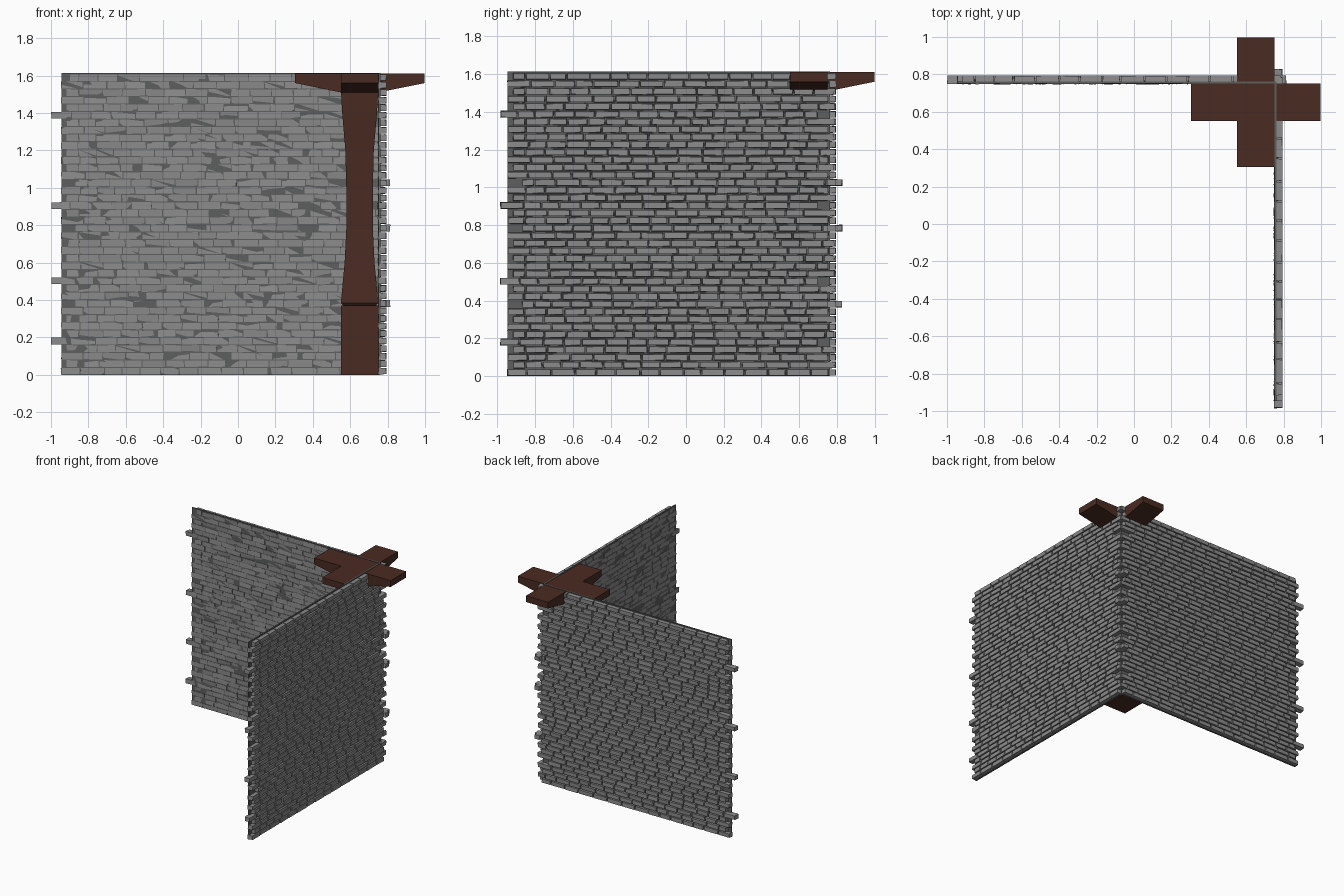
import bpy
import bmesh
import random
from mathutils import Vector

random.seed(7)
cube = bpy.data.objects.get("Cube")
if cube:
    bpy.data.objects.remove(cube, do_unlink=True)


def material(name, rgb):
    mat = bpy.data.materials.new(name)
    mat.use_nodes = True
    mat.diffuse_color = (*rgb, 1)
    mat.node_tree.nodes["Principled BSDF"].inputs["Base Color"].default_value = (*rgb, 1)
    return mat


STONE = material("grey brick", (0.26, 0.26, 0.26))
MORTAR = material("dark mortar", (0.11, 0.115, 0.113))
WOOD = material("dark brown wood", (0.068, 0.024, 0.016))

ROWS, HEIGHT, BRICK = 40, 1.61, 0.112
ROW = HEIGHT / ROWS
INNER, OUTER = 0.75, 0.793


def finish(bm, name, mat):
    bmesh.ops.recalc_face_normals(bm, faces=bm.faces)
    mesh = bpy.data.meshes.new(name)
    bm.to_mesh(mesh)
    bm.free()
    mesh.materials.append(mat)
    obj = bpy.data.objects.new(name, mesh)
    bpy.context.collection.objects.link(obj)
    return obj


def box(bm, lo, hi):
    lo, hi = Vector(lo), Vector(hi)
    verts = bmesh.ops.create_cube(bm, size=1)["verts"]
    for v in verts:
        v.co = (lo + hi) / 2 + v.co * (hi - lo)
    return verts


def place(bm, turned):
    # The side wall is the back wall reflected across the corner diagonal
    if turned:
        for v in bm.verts:
            v.co.x, v.co.y = v.co.y, v.co.x


def add_brick(bm, x0, x1, z0, z1):
    mid = Vector(((x0 + x1) / 2, 0, (z0 + z1) / 2))
    for v in box(bm, (x0, INNER, z0), (x1, OUTER, z1)):
        outside = v.co.y > 0.77
        inset = 0.003 if outside else 0.001
        v.co.x += (inset if v.co.x < mid.x else -inset) + random.uniform(-0.002, 0.002)
        v.co.z += inset if v.co.z < mid.z else -inset
        if z0 > 0.01 and z1 < HEIGHT - 0.01:
            v.co.z += random.uniform(-0.0015, 0.0015)
        v.co.y += random.uniform(-0.002, 0.002) if outside else random.uniform(-0.003, 0.003)


def wall(name, turned, shift):
    # Staggered courses, a few of them slid out past one end
    bm = bmesh.new()
    for row in range(ROWS):
        odd = row % 2
        start, end = (-0.918, 0.79) if odd else (-0.948, 0.757)
        if row in (4, 12, 22, 34):
            start, end = -1.0 + shift, 0.7
        elif row in (9, 19, 25):
            start, end = -0.87, 0.817 + shift
        z = row * ROW
        x = start
        while x < end - 0.001:
            nxt = x + BRICK * random.uniform(0.8, 1.2)
            if x == start and odd:
                nxt = x + BRICK * 0.6
            if end - nxt < 0.05:
                nxt = end
            add_brick(bm, x + 0.001, nxt - 0.002, z + 0.001, z + ROW - 0.002)
            x = nxt
    place(bm, turned)
    finish(bm, name + "_bricks", STONE)

    # Thin mortar sheet behind the bricks
    bm = bmesh.new()
    box(bm, (-0.945, 0.7515, 0), (0.762, 0.762, 1.614))
    place(bm, turned)
    finish(bm, name + "_mortar", MORTAR)


wall("back_wall", False, 0.0)
wall("side_wall", True, 0.014)

# Square corner post: plinth, groove, and waisted shaft
CENTRE = 0.65
profile = [(0, 0.1), (0.37, 0.1), (0.37, 0.088), (0.385, 0.1), (0.6, 0.08),
           (0.78, 0.071), (1.0, 0.071), (1.2, 0.076), (1.4, 0.093), (1.53, 0.1)]
bm = bmesh.new()
rings = []
for z, half in profile:
    rings.append([bm.verts.new((CENTRE + sx * half, CENTRE + sy * half, z))
                  for sx, sy in ((-1, -1), (1, -1), (1, 1), (-1, 1))])
for low, high in zip(rings, rings[1:]):
    for i in range(4):
        j = (i + 1) % 4
        bm.faces.new((low[i], low[j], high[j], high[i]))
bm.faces.new(rings[0])
bm.faces.new(rings[-1])
finish(bm, "corner_post", WOOD)


# Crossed bracket beams with sloping undersides
def beam(name, turned):
    outline = [(-0.345, 1.611), (-0.345, 1.56), (-0.1, 1.51),
               (0.1, 1.51), (0.348, 1.56), (0.348, 1.611)]
    bm = bmesh.new()
    face = bm.faces.new([bm.verts.new((CENTRE + x, CENTRE - 0.1, z)) for x, z in outline])
    new = bmesh.ops.extrude_face_region(bm, geom=[face])["geom"]
    for v in new:
        if isinstance(v, bmesh.types.BMVert):
            v.co.y += 0.2
    place(bm, turned)
    finish(bm, name, WOOD)


beam("cross_beam", False)
beam("long_beam", True)
